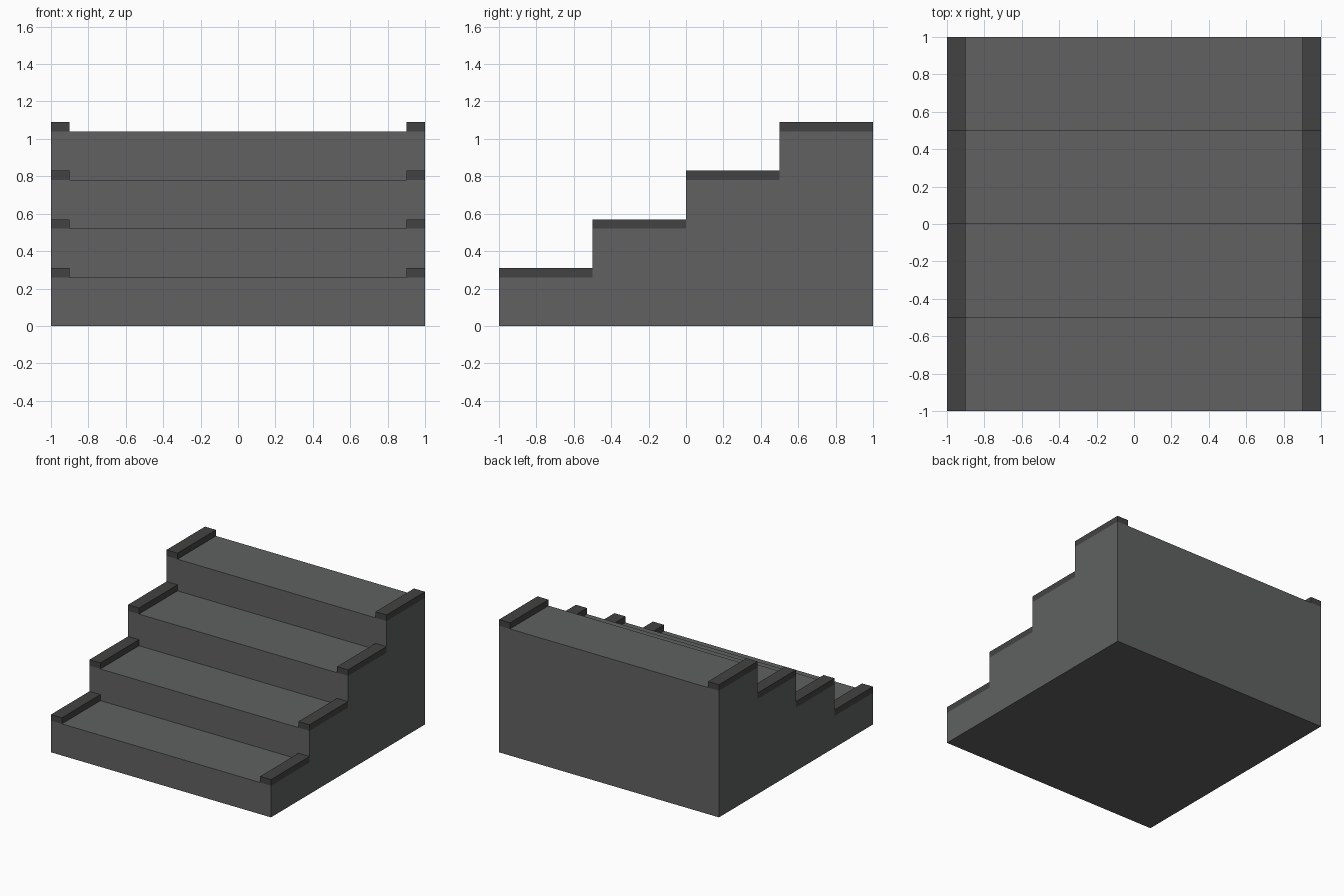
import bpy, bmesh

if "Cube" in bpy.data.objects:
    bpy.data.objects.remove(bpy.data.objects["Cube"])

STEPS, RISE, TREAD = 4, 0.26, 0.5
CURB_W, CURB_H = 0.1, 0.05


def material(name, rgb):
    m = bpy.data.materials.new(name)
    m.diffuse_color = (*rgb, 1)
    m.use_nodes = True
    m.node_tree.nodes["Principled BSDF"].inputs["Base Color"].default_value = m.diffuse_color
    return m


stone = material("grey_stone", (0.115, 0.12, 0.118))
dark = material("dark_trim", (0.055, 0.055, 0.054))


def finish(name, bm, mat):
    bmesh.ops.recalc_face_normals(bm, faces=bm.faces[:])
    me = bpy.data.meshes.new(name)
    bm.to_mesh(me)
    bm.free()
    me.materials.append(mat)
    ob = bpy.data.objects.new(name, me)
    bpy.context.collection.objects.link(ob)
    return ob


# Solid flight: stepped side profile extruded across the width
profile = [(-1, 0)]
for i in range(STEPS):
    y, z = -1 + i * TREAD, (i + 1) * RISE
    profile += [(y, z), (y + TREAD, z)]
profile.append((1, 0))
bm = bmesh.new()
side = bm.faces.new([bm.verts.new((-1, y, z)) for y, z in profile])
ext = bmesh.ops.extrude_face_region(bm, geom=[side], use_keep_orig=True)
moved = [v for v in ext["geom"] if isinstance(v, bmesh.types.BMVert)]
bmesh.ops.translate(bm, verts=moved, vec=(2, 0, 0))
finish("stair_flight", bm, stone)

# Low curb at the right end of each tread, mirrored to the left
for i in range(STEPS):
    bm = bmesh.new()
    vs = bmesh.ops.create_cube(bm, size=1)["verts"]
    bmesh.ops.scale(bm, verts=vs, vec=(CURB_W, TREAD, CURB_H))
    bmesh.ops.translate(bm, verts=vs, vec=(
        1 - CURB_W / 2, -1 + (i + 0.5) * TREAD, (i + 1) * RISE + CURB_H / 2))
    curb = finish(f"tread_curbs_{i + 1}", bm, dark)
    curb.modifiers.new("mirror", "MIRROR").use_axis[0] = True
